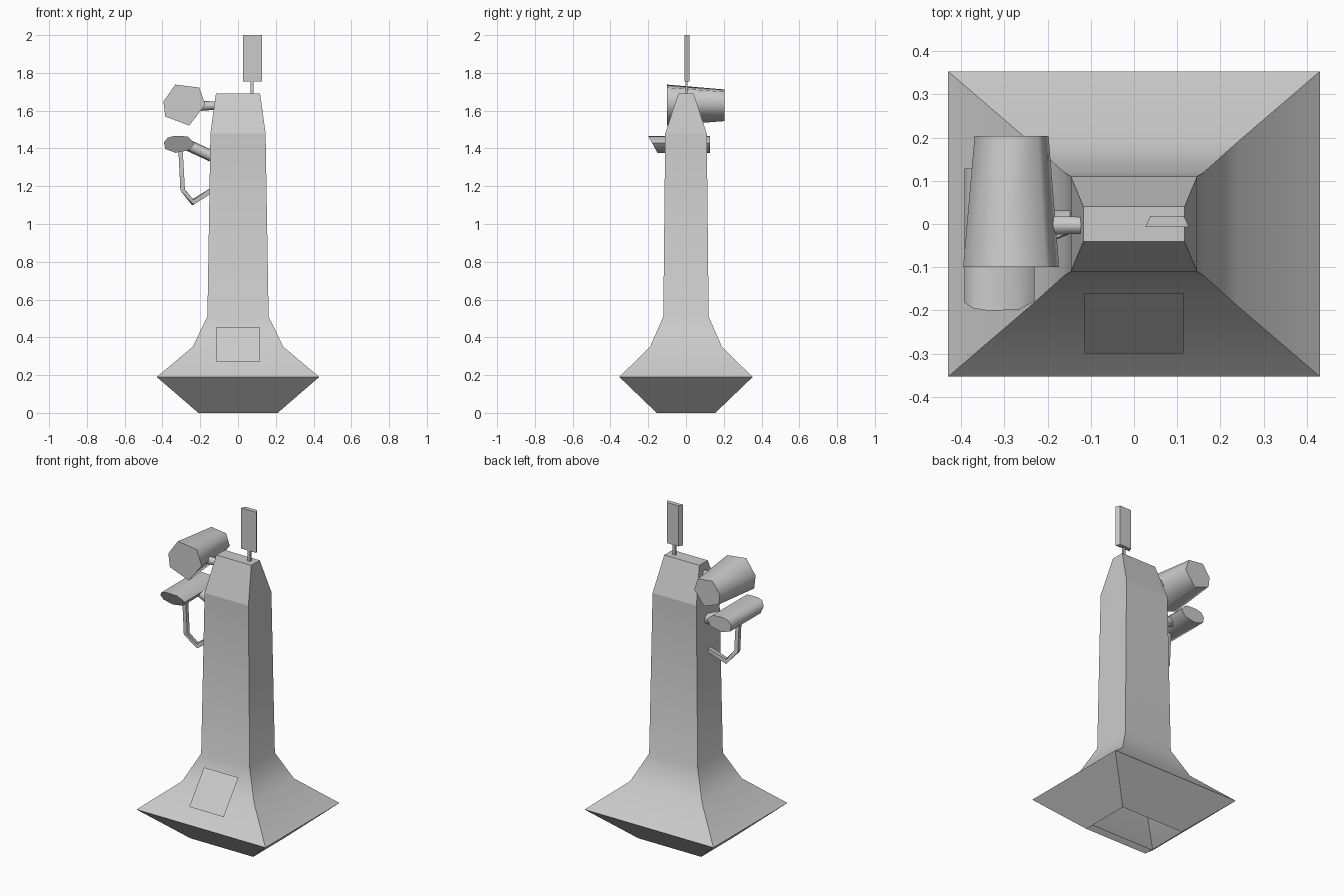
import bpy, bmesh, math
from mathutils import Vector

cube = bpy.data.objects.get("Cube")
if cube:
    bpy.data.objects.remove(cube, do_unlink=True)

GREY = (0.6, 0.6, 0.6, 1.0)
grey = bpy.data.materials.new("plain_grey")
grey.use_nodes = True
grey.diffuse_color = GREY
grey.node_tree.nodes["Principled BSDF"].inputs["Base Color"].default_value = GREY


def loft(name, rings, caps=(True, True), angle=30, sharp_z=None):
    """Skin a list of equal-length rings, smoothing edges below the angle."""
    bm = bmesh.new()
    loops = [[bm.verts.new(p) for p in ring] for ring in rings]
    n = len(loops[0])
    for a, b in zip(loops, loops[1:]):
        for i in range(n):
            j = (i + 1) % n
            bm.faces.new((a[i], a[j], b[j], b[i]))
    if caps[0]:
        bm.faces.new(loops[0][::-1])
    if caps[1]:
        bm.faces.new(loops[-1])
    bmesh.ops.recalc_face_normals(bm, faces=bm.faces[:])
    for f in bm.faces:
        f.smooth = True
    for e in bm.edges:
        crease = sharp_z is not None and all(abs(v.co.z - sharp_z) < 1e-4 for v in e.verts)
        e.smooth = not crease and e.calc_face_angle(math.pi) < math.radians(angle)
    mesh = bpy.data.meshes.new(name)
    bm.to_mesh(mesh)
    bm.free()
    mesh.materials.append(grey)
    obj = bpy.data.objects.new(name, mesh)
    bpy.context.collection.objects.link(obj)
    return obj


def rectangle(hx, hy, z, cx=0, cy=0):
    return [(cx + sx * hx, cy + sy * hy, z) for sx, sy in ((-1, -1), (1, -1), (1, 1), (-1, 1))]


def tube(name, path, radii, sides=6, angle=75):
    """Sweep a polygon along a path with mitred joints."""
    pts = [Vector(p) for p in path]
    rings = []
    for i, p in enumerate(pts):
        t = (pts[min(i + 1, len(pts) - 1)] - pts[max(i - 1, 0)]).normalized()
        u = Vector((0, 1, 0))
        u = (u - t * u.dot(t)).normalized()
        w = t.cross(u)
        turns = [2 * math.pi * (k + 0.5) / sides for k in range(sides)]
        rings.append([p + radii[i] * (u * math.cos(a) + w * math.sin(a)) for a in turns])
    return loft(name, rings, angle=angle)


# Tower: hollow tapered column on a flared base, open underneath
profile = [(0.21, 0.155, 0), (0.43, 0.353, 0.19), (0.24, 0.19, 0.35),
           (0.162, 0.12, 0.51), (0.146, 0.11, 1.48), (0.117, 0.04, 1.69)]
loft("tower_body", [rectangle(*p) for p in profile], caps=(False, True), sharp_z=1.48)

# Sloping panel on the front of the base
loft("front_panel", [[(-0.115, -0.3, 0.27), (0.115, -0.3, 0.27),
                      (0.115, -0.16, 0.455), (-0.115, -0.16, 0.455)]], caps=(False, True))

# Antenna: thin post and a plate that narrows to the back
loft("antenna_post", [rectangle(0.008, 0.006, z, 0.075, 0.003) for z in (1.68, 1.76)])
plate = [(0.026, -0.007), (0.127, -0.007), (0.115, 0.019), (0.038, 0.019)]
loft("antenna_plate", [[(x, y, z) for x, y in plate] for z in (1.755, 2.0)])

# Upper drum: uneven hexagon shrinking towards the back
drum = [(-0.332, 1.738), (-0.205, 1.722), (-0.173, 1.632),
        (-0.258, 1.521), (-0.385, 1.569), (-0.395, 1.648)]
cx, cz = -0.28, 1.625
loft("upper_drum", [[(cx + s * (x - cx), y, cz + s * (z - cz)) for x, z in drum]
                    for y, s in ((-0.1, 1.0), (0.204, 0.77))], angle=78)
tube("drum_bracket", [(-0.2, -0.003, 1.625), (-0.115, -0.003, 1.627)], [0.026, 0.022])

# Lower pod: flattened tube with its front end cut on a slant
pod = [(-0.372, 1.457), (-0.34, 1.466), (-0.268, 1.464), (-0.23, 1.428),
       (-0.256, 1.392), (-0.33, 1.377), (-0.385, 1.397), (-0.392, 1.432)]
front = [(x, -0.2 + 0.55 * (1.466 - z), z) for x, z in pod]
back = [(x, 0.128, z) for x, z in pod]
loft("lower_pod", [front, back], angle=60)
tube("pod_strut", [(-0.27, 0.005, 1.42), (-0.13, 0.005, 1.355)], [0.03, 0.03])

# Bent pipe from the pod back into the tower
tube("bent_pipe", [(-0.305, -0.07, 1.41), (-0.293, -0.07, 1.18),
                   (-0.24, -0.045, 1.115), (-0.13, 0.0, 1.185)],
     [0.016, 0.017, 0.019, 0.018], sides=4)
